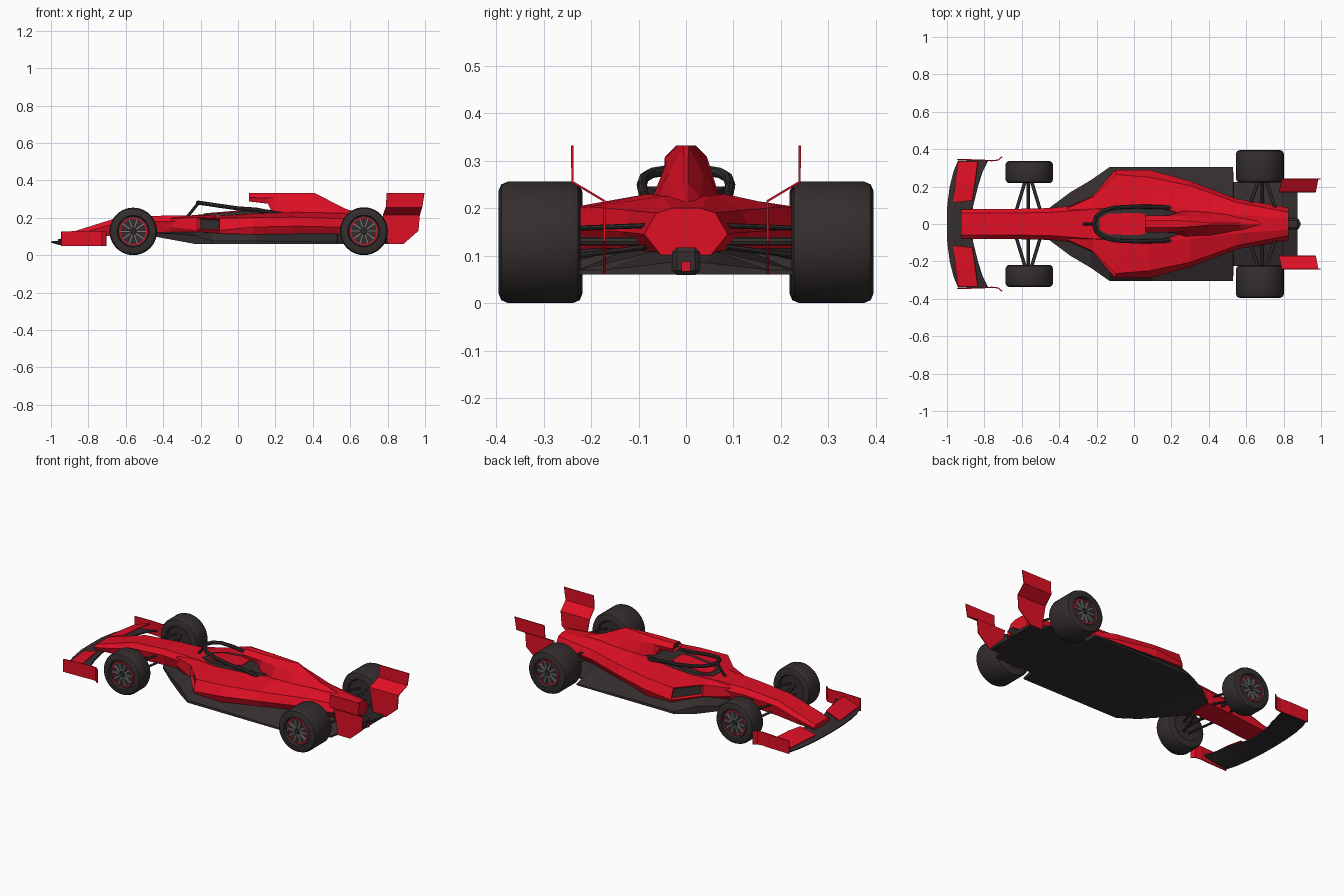
import bpy, bmesh, math
from mathutils import Vector, Matrix

if "Cube" in bpy.data.objects:
    bpy.data.objects.remove(bpy.data.objects["Cube"])


def material(name, rgb):
    m = bpy.data.materials.new(name)
    m.diffuse_color = (*rgb, 1)
    m.use_nodes = True
    m.node_tree.nodes["Principled BSDF"].inputs["Base Color"].default_value = m.diffuse_color
    return m


RED = material("racing red", (0.74, 0.005, 0.018))
DARK = material("dark carbon", (0.035, 0.027, 0.028))
GREY = material("wheel grey", (0.2, 0.2, 0.2))


def finish(name, bm, mats, smooth=False, mirror=False, thick=0):
    bmesh.ops.recalc_face_normals(bm, faces=bm.faces)
    me = bpy.data.meshes.new(name)
    bm.to_mesh(me)
    bm.free()
    ob = bpy.data.objects.new(name, me)
    bpy.context.collection.objects.link(ob)
    for m in mats:
        me.materials.append(m)
    if thick:
        s = ob.modifiers.new("thickness", 'SOLIDIFY')
        s.thickness, s.offset = thick, 0
    if mirror:
        ob.modifiers.new("mirror", 'MIRROR').use_axis = (False, True, False)
    if smooth:
        bpy.ops.object.select_all(action='DESELECT')
        ob.select_set(True)
        bpy.context.view_layer.objects.active = ob
        bpy.ops.object.shade_smooth_by_angle(angle=math.radians(35))
    return ob


def bridge(bm, rings, closed=True):
    n = len(rings[0])
    for a, b in zip(rings, rings[1:]):
        for i in range(n if closed else n - 1):
            j = (i + 1) % n
            bm.faces.new((a[i], a[j], b[j], b[i]))


def loft(stations):
    """Stations along x: (x, (y, z), ...) half section from top to bottom."""
    bm = bmesh.new()
    rings = []
    for x, *half in stations:
        ring = half + [(-y, z) for y, z in reversed(half)]
        rings.append([bm.verts.new((x, y, z)) for y, z in ring])
    bridge(bm, rings)
    bm.faces.new(rings[0])
    bm.faces.new(rings[-1])
    bmesh.ops.recalc_face_normals(bm, faces=bm.faces)
    return bm


def sheet(name, rows, mat, thick):
    bm = bmesh.new()
    bridge(bm, [[bm.verts.new(p) for p in r] for r in rows], False)
    finish(name, bm, [mat], mirror=True, thick=thick)


def rod(bm, a, b, r, flat=1.0):
    a, b = Vector(a), Vector(b)
    d = b - a
    mat = Matrix.Translation((a + b) / 2) @ Matrix.Diagonal((1, 1, flat, 1)) @ d.to_track_quat('Z', 'Y').to_matrix().to_4x4()
    bmesh.ops.create_cone(bm, cap_ends=True, segments=8, radius1=r, radius2=r, depth=d.length, matrix=mat)


def box(bm, size, mat):
    bmesh.ops.create_cube(bm, size=1, matrix=mat @ Matrix.Diagonal((*size, 1)))


# nose and chassis
finish("nose_and_chassis", loft([
    (-.925, (.06, .112), (.078, .10), (.07, .085)),
    (-.81, (.06, .148), (.08, .125), (.07, .09)),
    (-.67, (.058, .192), (.08, .165), (.07, .105)),
    (-.45, (.062, .21), (.085, .18), (.07, .115)),
    (-.2, (.08, .214), (.11, .18), (.09, .12)),
    (.1, (.09, .215), (.12, .18), (.1, .11))]), [RED])

# sidepods tapering to the gearbox, with recessed dark intakes
bm = loft([
    (-.36, (.07, .205), (.083, .195), (.088, .15), (.08, .12)),
    (-.22, (.08, .212), (.145, .202), (.15, .135), (.13, .12)),
    (-.10, (.1, .21), (.265, .197), (.29, .132), (.28, .115)),
    (.08, (.1, .222), (.25, .2), (.29, .15), (.28, .11)),
    (.3, (.08, .23), (.205, .203), (.23, .155), (.2, .105)),
    (.55, (.05, .225), (.115, .195), (.135, .15), (.11, .1)),
    (.825, (.03, .2), (.062, .19), (.088, .145), (.05, .098))])
intakes = [f for f in bm.faces
           if -.2 < f.calc_center_median().x < -.12 and abs(f.calc_center_median().y) > .15
           and abs(f.normal.z) < .6 and f.calc_center_median().z > .14]
bmesh.ops.inset_individual(bm, faces=intakes, thickness=.012, depth=-.015)
for f in intakes:
    f.material_index = 1
finish("sidepods", bm, [RED, DARK])

# engine cover with air intake
bm = loft([
    (.06, (.02, .332), (.044, .308), (.036, .287)),
    (.16, (.02, .332), (.045, .305), (.038, .275)),
    (.19, (.02, .332), (.045, .305), (.05, .21)),
    (.28, (.016, .332), (.042, .295), (.075, .21)),
    (.41, (.005, .332), (.036, .275), (.075, .2)),
    (.57, (.004, .25), (.03, .225), (.06, .19)),
    (.70, (.003, .205), (.02, .2), (.04, .18))])
for f in bm.faces:
    if f.normal.x < -.9 and f.calc_center_median().x < .07:
        r = bmesh.ops.inset_individual(bm, faces=[f], thickness=.006, depth=-.015)
        f.material_index = 1
        break
finish("engine_cover", bm, [RED, DARK])

# floor and undercut
finish("floor", loft([
    (-.45, (.07, .12), (.088, .117), (.085, .10)),
    (-.34, (.08, .125), (.17, .115), (.165, .08)),
    (-.23, (.13, .125), (.235, .105), (.235, .06)),
    (-.13, (.26, .12), (.305, .075), (.305, .06)),
    (.1, (.27, .115), (.305, .075), (.305, .06)),
    (.53, (.13, .115), (.305, .07), (.305, .06)),
    (.532, (.12, .115), (.225, .07), (.225, .06)),
    (.79, (.06, .11), (.225, .07), (.225, .06)),
    (.80, (.06, .11), (.172, .07), (.172, .06)),
    (.875, (.04, .085), (.172, .07), (.172, .06))]), [DARK])

# cockpit surround and seat area
finish("cockpit_surround", loft([
    (-.215, (.04, .216), (.05, .19)),
    (-.13, (.082, .223), (.09, .19)),
    (.02, (.085, .236), (.094, .19)),
    (.15, (.08, .245), (.09, .19)),
    (.27, (.05, .225), (.06, .19))]), [DARK])
finish("cockpit_seat", loft([
    (-.185, (.03, .223), (.03, .215)),
    (-.14, (.055, .227), (.055, .218)),
    (.02, (.06, .24), (.06, .23)),
    (.06, (.052, .243), (.052, .234))]), [RED])

# head protection hoop
bm = bmesh.new()
hoop = [(.19, .088, .225), (.10, .092, .243), (0, .093, .25), (-.1, .088, .264),
        (-.165, .072, .274), (-.2, .042, .279), (-.215, 0, .281)]
hoop += [(x, -y, z) for x, y, z in reversed(hoop[:-1])]
for a, b in zip(hoop, hoop[1:]):
    rod(bm, a, b, .011)
for p in hoop:
    bmesh.ops.create_icosphere(bm, subdivisions=1, radius=.011, matrix=Matrix.Translation(p))
rod(bm, (-.213, 0, .277), (-.275, 0, .2), .008)
finish("cockpit_hoop", bm, [DARK], smooth=True)

# front wing, flaps and endplates
sheet("front_wing", [
    [(-1.0, 0, .07), (-.93, 0, .076), (-.87, 0, .085)],
    [(-.998, .1, .07), (-.93, .1, .076), (-.86, .1, .088)],
    [(-.985, .2, .066), (-.91, .2, .076), (-.835, .2, .092)],
    [(-.965, .28, .06), (-.89, .28, .07), (-.81, .28, .088)],
    [(-.94, .34, .055), (-.86, .34, .065), (-.78, .34, .08)]], DARK, .007)
sheet("front_flaps", [
    [(-.965, .115, .08), (-.865, .125, .11)],
    [(-.955, .22, .08), (-.85, .22, .115)],
    [(-.94, .335, .075), (-.835, .335, .11)]], RED, .006)
sheet("front_endplates", [
    [(x, y, .048), (x, y, z)] for x, y, z in
    [(-.945, .345, .126), (-.82, .342, .13), (-.76, .338, .13), (-.725, .342, .13), (-.705, .36, .13)]], RED, .006)

# rear wing endplates
sheet("rear_endplates", [
    [(a, y, z), (b, y, z)] for z, y, a, b in
    [(.332, .24, .795, .997), (.255, .239, .79, .985), (.215, .172, .775, .972),
     (.13, .172, .79, .965), (.06, .172, .80, .885)]], RED, .005)

# rear crash structure and lamp
bm = bmesh.new()
box(bm, (.1, .058, .058), Matrix.Translation((.835, 0, .088)))
bmesh.ops.bevel(bm, geom=bm.edges[:], offset=.01, segments=1, affect='EDGES')
finish("rear_crash_box", bm, [DARK])
bm = bmesh.new()
box(bm, (.006, .02, .022), Matrix.Translation((.887, 0, .077)))
finish("rear_lamp", bm, [RED])

# suspension arms
bm = bmesh.new()
for cx, spread, yi, yo in ((-.565, .065, .07, .235), (.685, .07, .085, .25)):
    for zi, zo in ((.135, .10), (.175, .165)):
        for s in (-1, 1):
            rod(bm, (cx + s * spread, yi, zi - .01), (cx + s * .015, yo, zo - .01), .009, .6)
    rod(bm, (cx, yi, .13), (cx, yo, .13), .009)
finish("suspension_arms", bm, [DARK], mirror=True)


# wheels: turned tyre, red ring, grey spokes
def wheel(name, cx, y0, y1, R):
    h, cy, N = (y1 - y0) / 2, (y0 + y1) / 2, 40
    prof = [(.004, -h + .012), (.078, -h + .012), (.084, -h), (R - .02, -h), (R - .006, -h + .006), (R, -h + .02),
            (R, h - .02), (R - .006, h - .006), (R - .02, h), (.085, h), (.081, h - .018), (.004, h - .018)]
    bm = bmesh.new()
    ring = [[bm.verts.new((cx + r * math.cos(t), cy + y, R + r * math.sin(t))) for r, y in prof]
            for t in (2 * math.pi * i / N for i in range(N))]
    bridge(bm, ring + [ring[0]])
    finish(name + "_tyre", bm, [DARK], smooth=True, mirror=True)
    bm = bmesh.new()
    prof = [(.068, h - .017), (.074, h - .017), (.074, h - .013), (.068, h - .013)]
    ring = [[bm.verts.new((cx + r * math.cos(t), cy + y, R + r * math.sin(t))) for r, y in prof]
            for t in (2 * math.pi * i / N for i in range(N))]
    bridge(bm, ring + [ring[0]])
    finish(name + "_ring", bm, [RED], mirror=True)
    bm = bmesh.new()
    for i in range(10):
        m = Matrix.Translation((cx, cy + h - .013, R)) @ Matrix.Rotation(math.tau * i / 10, 4, 'Y')
        box(bm, (.05, .012, .011), m @ Matrix.Translation((.043, 0, 0)))
    finish(name + "_spokes", bm, [GREY], mirror=True)
    bm = bmesh.new()
    rod(bm, (cx, cy + h - .02, R), (cx, cy + h - .005, R), .014)
    finish(name + "_hub", bm, [DARK], mirror=True)


wheel("front_wheel", -.56, .218, .337, .127)
wheel("rear_wheel", .673, .222, .395, .128)
